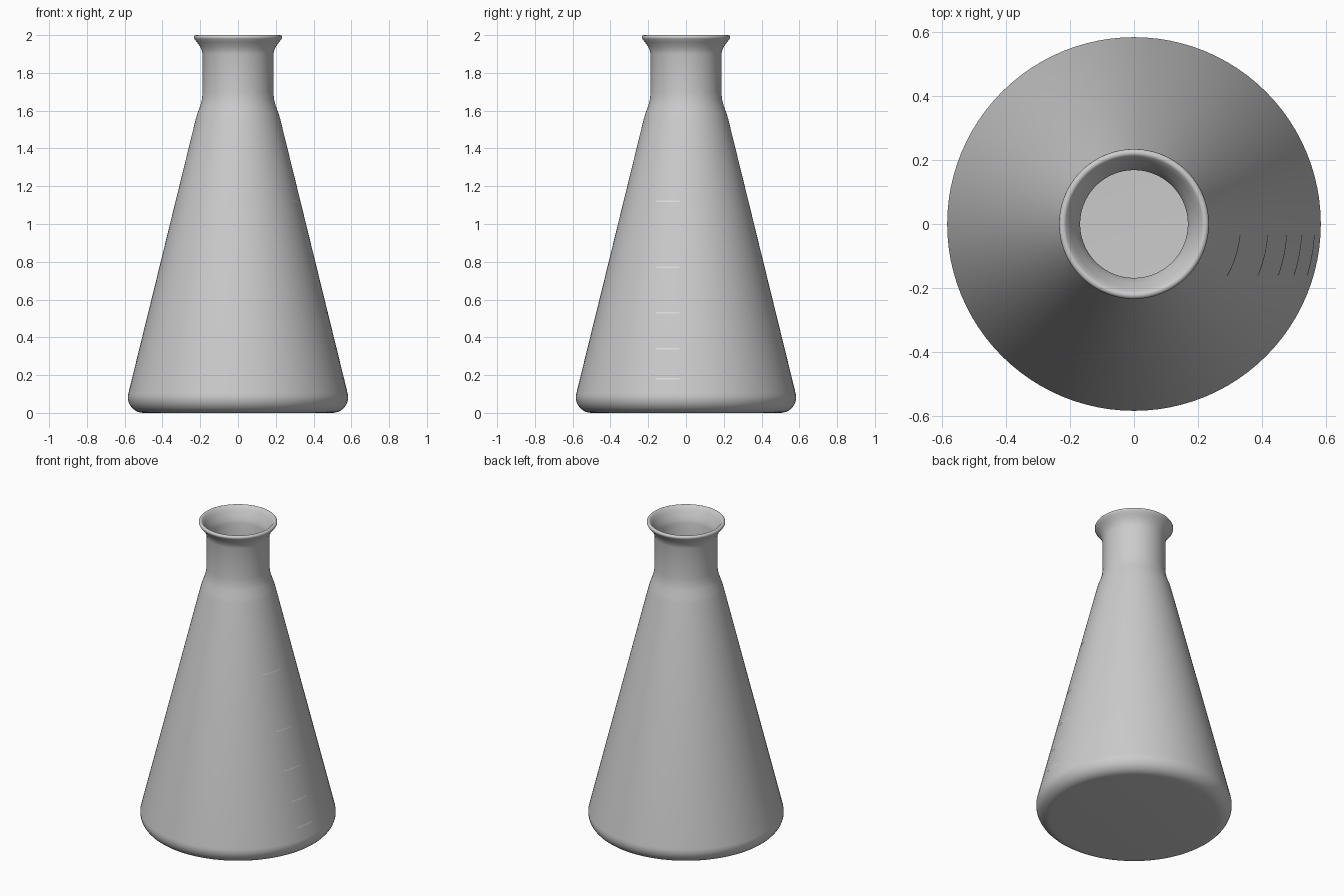
import bpy, bmesh, math

cube = bpy.data.objects.get("Cube")
if cube:
    bpy.data.objects.remove(cube)


def material(name, rgb):
    m = bpy.data.materials.new(name)
    m.use_nodes = True
    m.diffuse_color = (*rgb, 1)
    m.node_tree.nodes["Principled BSDF"].inputs["Base Color"].default_value = (*rgb, 1)
    return m


def make_object(name, bm, mat):
    bmesh.ops.recalc_face_normals(bm, faces=bm.faces)
    mesh = bpy.data.meshes.new(name)
    bm.to_mesh(mesh)
    bm.free()
    mesh.materials.append(mat)
    obj = bpy.data.objects.new(name, mesh)
    bpy.context.collection.objects.link(obj)
    bpy.ops.object.select_all(action="DESELECT")
    obj.select_set(True)
    bpy.context.view_layer.objects.active = obj
    bpy.ops.object.shade_smooth_by_angle(angle=math.radians(40))
    return obj


def arc(cx, cz, r, start, end, steps):
    angles = [math.radians(start + (end - start) * i / steps) for i in range(steps + 1)]
    return [(cx + r * math.cos(a), cz + r * math.sin(a)) for a in angles]


glass = material("grey glass", (0.6, 0.6, 0.6))
print_white = material("pale print", (0.72, 0.72, 0.72))

# Flask: closed glass wall, from the outer base up over the lip and down inside
WALL = 0.02
outer = [(0, 0)] + arc(0.5, 0.083, 0.083, -90, 14, 10)
outer += [(0.225, 1.55), (0.215, 1.585), (0.2, 1.625), (0.191, 1.66), (0.187, 1.7),
          (0.187, 1.9), (0.192, 1.92), (0.203, 1.943), (0.217, 1.962)]
lip = arc(0.222, 1.988, 0.012, -40, 140, 6)
inner = [(0.2, 1.975), (0.185, 1.947), (0.174, 1.922), (0.168, 1.9), (0.168, 1.7),
         (0.172, 1.66), (0.181, 1.62), (0.205, 1.545)]
inner += arc(0.5, 0.083, 0.083 - WALL, 14, -90, 8) + [(0, WALL)]
profile = outer + lip + inner

bm = bmesh.new()
verts = [bm.verts.new((r, 0, z)) for r, z in profile]
edges = [bm.edges.new(pair) for pair in zip(verts, verts[1:])]
bmesh.ops.spin(bm, geom=verts + edges, cent=(0, 0, 0), axis=(0, 0, 1),
               angle=math.tau, steps=96, use_merge=True)
bmesh.ops.remove_doubles(bm, verts=bm.verts, dist=0.0001)
make_object("flask_body", bm, glass)


# Graduation marks: thin curved strips lying on the cone, on the left side
def cone_radius(z):
    return 0.5805 + (z - 0.103) * (0.225 - 0.5805) / (1.55 - 0.103)


for i, z in enumerate((0.18, 0.34, 0.53, 0.77, 1.12)):
    bm = bmesh.new()
    strip = []
    for k in range(9):
        y = -0.16 + 0.125 * k / 8
        column = []
        for h in (z - 0.004, z + 0.004):
            r = cone_radius(h) + 0.002
            column.append(bm.verts.new((math.sqrt(r * r - y * y), y, h)))
        strip.append(column)
    for (a, b), (c, d) in zip(strip, strip[1:]):
        bm.faces.new((a, c, d, b))
    make_object(f"graduation_mark_{i + 1}", bm, print_white)
